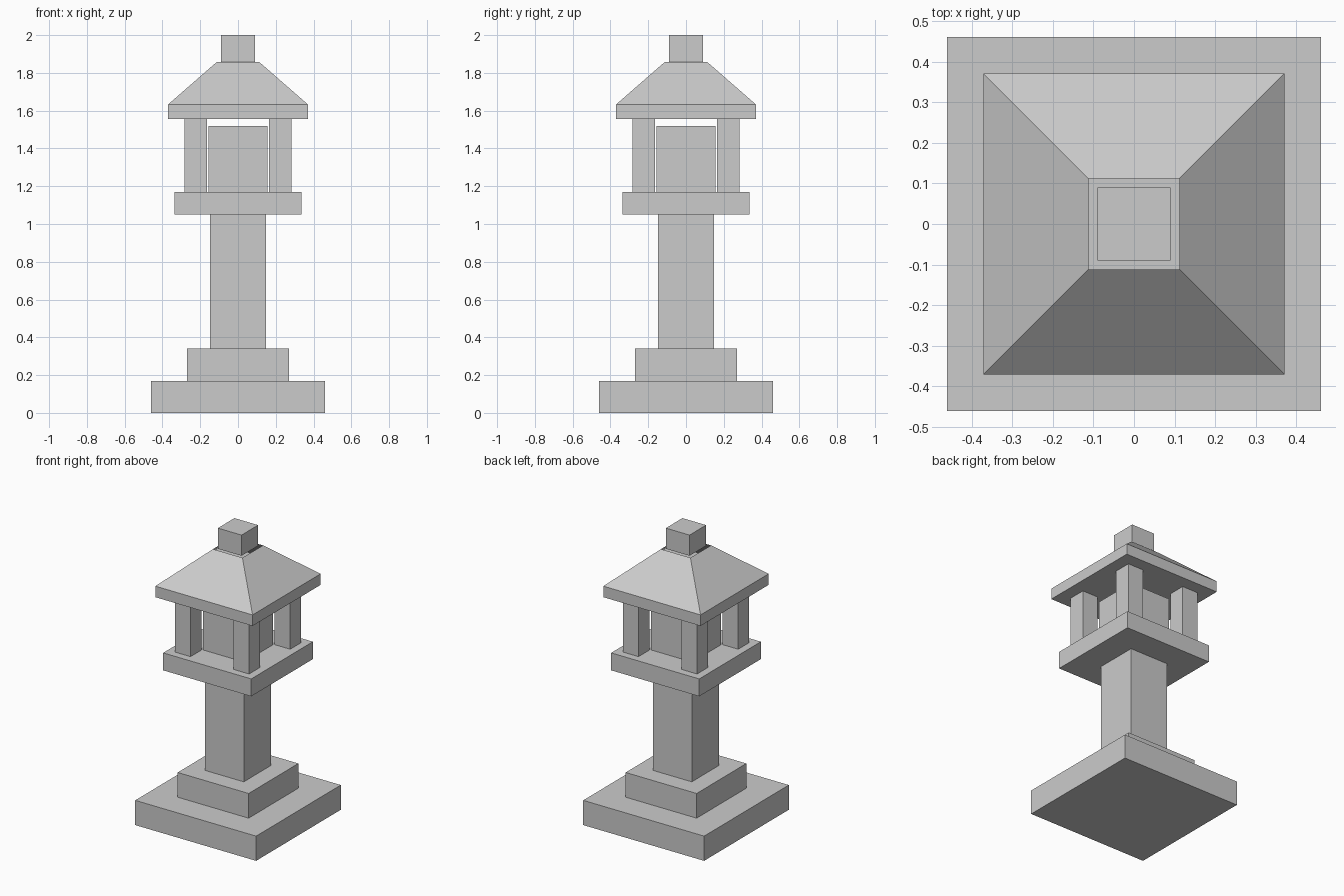
import bpy
import bmesh

cube = bpy.data.objects.get("Cube")
if cube:
    bpy.data.objects.remove(cube, do_unlink=True)

# One plain stone colour for everything
stone = bpy.data.materials.new("stone_grey")
stone.use_nodes = True
GREY = (0.6, 0.6, 0.6, 1.0)
stone.diffuse_color = GREY
stone.node_tree.nodes["Principled BSDF"].inputs["Base Color"].default_value = GREY


def square_block(name, low, high, bottom, top=None, centre=(0, 0), capped=True):
    """Square block from z low to high; bottom and top are half-widths."""
    top = bottom if top is None else top
    bm = bmesh.new()
    rings = []
    for half, z in ((bottom, low), (top, high)):
        rings.append([bm.verts.new((centre[0] + sx * half, centre[1] + sy * half, z))
                      for sx, sy in ((-1, -1), (1, -1), (1, 1), (-1, 1))])
    lower, upper = rings
    for i in range(4):
        j = (i + 1) % 4
        bm.faces.new((lower[i], lower[j], upper[j], upper[i]))
    if capped:
        bm.faces.new(lower[::-1])
        bm.faces.new(upper)
    mesh = bpy.data.meshes.new(name)
    bm.to_mesh(mesh)
    bm.free()
    mesh.materials.append(stone)
    obj = bpy.data.objects.new(name, mesh)
    bpy.context.collection.objects.link(obj)
    return obj


# Stepped base and column
square_block("base_slab", 0, 0.17, 0.46)
square_block("base_step", 0.17, 0.34, 0.27)
square_block("column", 0.34, 1.05, 0.147)

# Lamp chamber: platform, light box and corner posts
square_block("platform", 1.05, 1.17, 0.335)
square_block("light_box", 1.17, 1.52, 0.157)
for side, sx in (("right", -1), ("left", 1)):
    for end, sy in (("front", -1), ("back", 1)):
        square_block(f"post_{end}_{side}", 1.17, 1.557, 0.06,
                     centre=(sx * 0.223, sy * 0.223))

# Roof: eaves slab, open-topped sloping shell and finial
square_block("eaves", 1.557, 1.633, 0.37)
square_block("roof_slopes", 1.633, 1.858, 0.37, 0.112, capped=False)
square_block("finial", 1.858, 2.0, 0.09)
